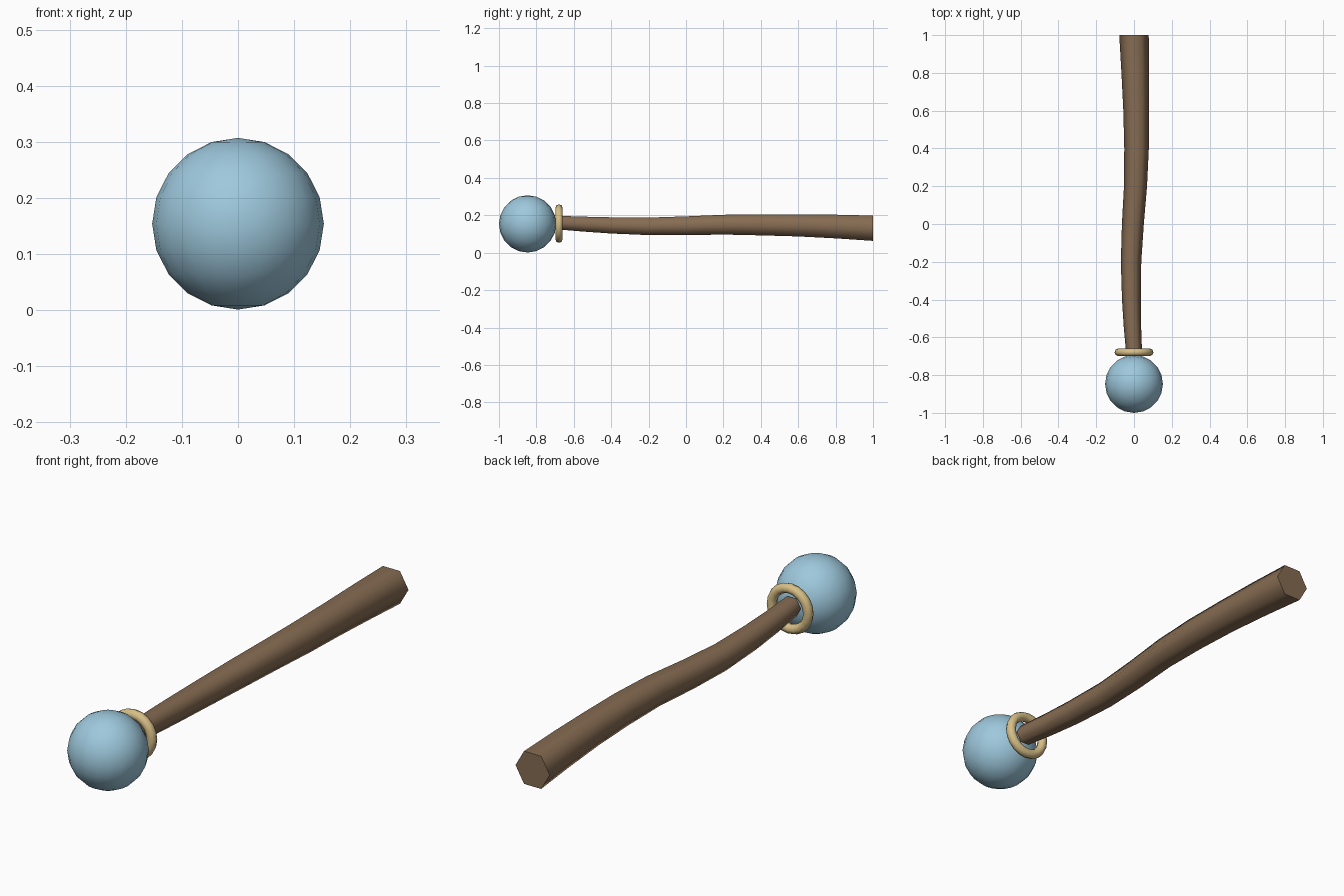
import bpy, bmesh, math
from mathutils import Vector

if "Cube" in bpy.data.objects:
    bpy.data.objects.remove(bpy.data.objects["Cube"])


def material(name, rgb):
    m = bpy.data.materials.new(name)
    m.diffuse_color = (*rgb, 1)
    m.use_nodes = True
    m.node_tree.nodes["Principled BSDF"].inputs["Base Color"].default_value = m.diffuse_color
    return m


blue = material("pale blue", (0.34, 0.58, 0.72))
brown = material("wood brown", (0.24, 0.15, 0.085))
gold = material("pale gold", (0.68, 0.52, 0.24))


def finish(name, mat, angle):
    ob = bpy.context.object
    ob.name = name
    ob.data.materials.append(mat)
    bpy.ops.object.shade_smooth_by_angle(angle=math.radians(angle))


# Round orb at the front end
bpy.ops.mesh.primitive_uv_sphere_add(segments=20, ring_count=10, radius=0.153,
                                     location=(0, -0.847, 0.154))
finish("orb", blue, 60)

# Collar ring behind the orb
bpy.ops.mesh.primitive_torus_add(major_radius=0.083, minor_radius=0.02,
                                 major_segments=20, minor_segments=8,
                                 location=(0, -0.679, 0.156),
                                 rotation=(math.pi / 2, 0, 0))
finish("collar_ring", gold, 60)

# Wavy hexagonal shaft: (y, centre x, centre z, radius)
path = [(-0.69, 0.001, 0.161, 0.042), (-0.55, -0.008, 0.153, 0.046),
        (-0.4, -0.0135, 0.146, 0.050), (-0.2, -0.0155, 0.141, 0.054),
        (0, -0.006, 0.144, 0.058), (0.2, 0.008, 0.150, 0.061),
        (0.4, 0.0135, 0.149, 0.065), (0.6, 0.0115, 0.146, 0.068),
        (0.8, 0.0065, 0.140, 0.073), (1.0, 0, 0.131, 0.078)]
bm = bmesh.new()
rings = []
for y, x, z, r in path:
    rings.append([bm.verts.new(Vector((x + r * math.cos(i * math.pi / 3), y,
                                       z + r * math.sin(i * math.pi / 3))))
                  for i in range(6)])
for a, b in zip(rings, rings[1:]):
    for i in range(6):
        j = (i + 1) % 6
        bm.faces.new((a[i], a[j], b[j], b[i]))
bm.faces.new(rings[0])
bm.faces.new(rings[-1])
bmesh.ops.recalc_face_normals(bm, faces=bm.faces)
mesh = bpy.data.meshes.new("shaft")
bm.to_mesh(mesh)
bm.free()
shaft = bpy.data.objects.new("shaft", mesh)
bpy.context.collection.objects.link(shaft)
bpy.ops.object.select_all(action='DESELECT')
shaft.select_set(True)
bpy.context.view_layer.objects.active = shaft
finish("shaft", brown, 65)
